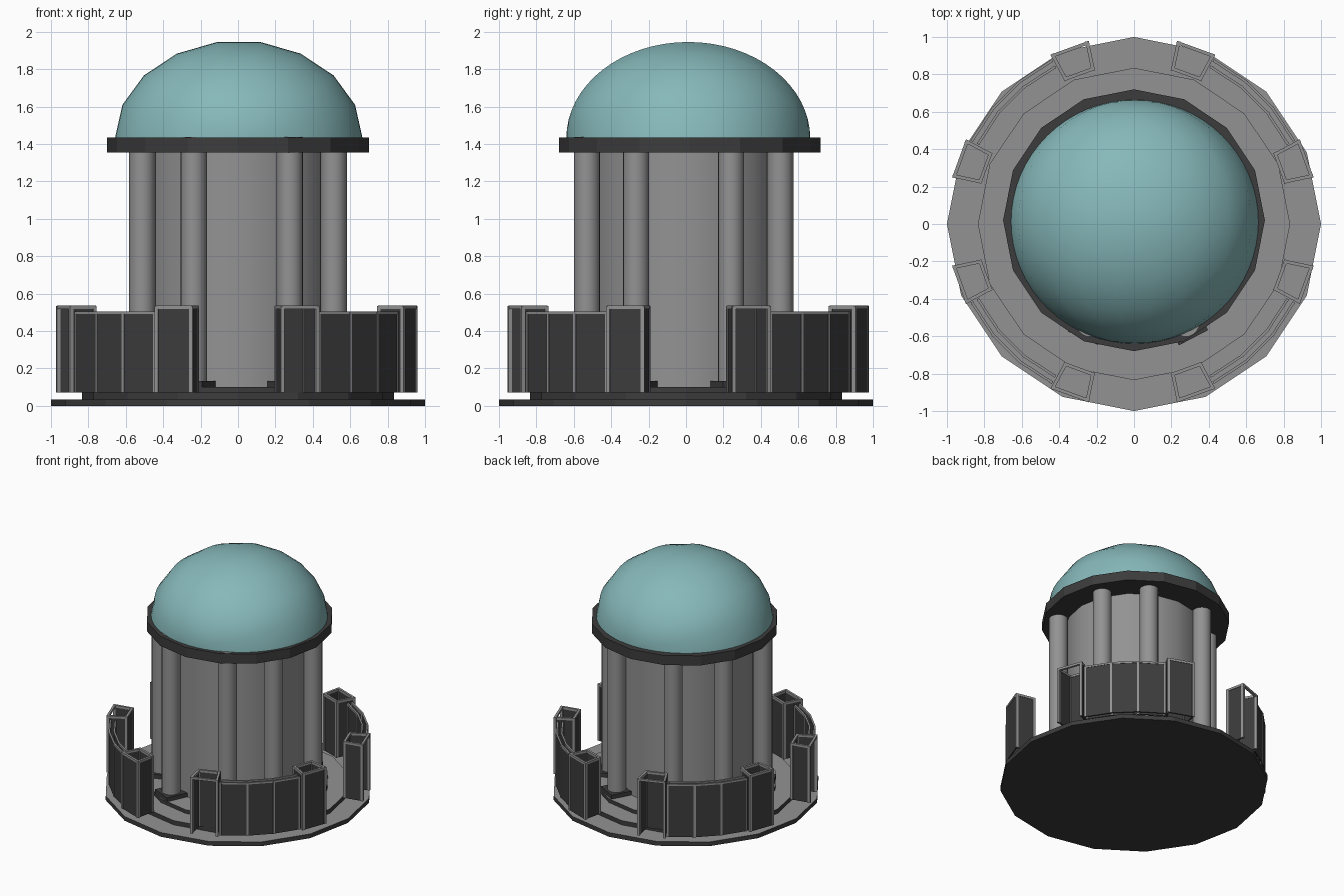
import bpy
import bmesh
from math import sin, cos, pi, radians
from mathutils import Vector, Matrix

cube = bpy.data.objects.get("Cube")
if cube:
    bpy.data.objects.remove(cube, do_unlink=True)


def material(name, rgb):
    m = bpy.data.materials.new(name)
    m.use_nodes = True
    m.diffuse_color = (*rgb, 1)
    m.node_tree.nodes["Principled BSDF"].inputs["Base Color"].default_value = (*rgb, 1)
    return m


DARK = material("charcoal", (0.045, 0.045, 0.045))
GREY = material("stone_grey", (0.29, 0.29, 0.29))
TEAL = material("pale_teal", (0.24, 0.48, 0.49))


def finish(name, bm, mats, smooth=False):
    bmesh.ops.recalc_face_normals(bm, faces=bm.faces)
    mesh = bpy.data.meshes.new(name)
    bm.to_mesh(mesh)
    bm.free()
    for m in mats:
        mesh.materials.append(m)
    obj = bpy.data.objects.new(name, mesh)
    bpy.context.collection.objects.link(obj)
    if smooth:
        bpy.ops.object.select_all(action='DESELECT')
        obj.select_set(True)
        bpy.context.view_layer.objects.active = obj
        bpy.ops.object.shade_smooth_by_angle(angle=radians(35))
    return obj


def drum(name, radius, z0, z1, sides, mats, centre=(0, 0), smooth=False, grey_top=False):
    bm = bmesh.new()
    place = Matrix.Translation((*centre, (z0 + z1) / 2))
    bmesh.ops.create_cone(bm, cap_ends=True, segments=sides, radius1=radius,
                          radius2=radius, depth=z1 - z0, matrix=place)
    bm.normal_update()
    if grey_top:
        for f in bm.faces:
            f.material_index = int(f.normal.z > 0.5)
    return finish(name, bm, mats, smooth)


def block(bm, a, b, width, z0, z1, mat):
    """Upright slab running from plan point a to plan point b."""
    a, b = Vector(a), Vector(b)
    along = (b - a).normalized()
    side = Vector((-along.y, along.x)) * width / 2
    plan = [a + side, b + side, b - side, a - side]
    low = [bm.verts.new((p.x, p.y, z0)) for p in plan]
    high = [bm.verts.new((p.x, p.y, z1)) for p in plan]
    faces = [bm.faces.new(low), bm.faces.new(high)]
    for i in range(4):
        j = (i + 1) % 4
        faces.append(bm.faces.new((low[i], low[j], high[j], high[i])))
    for f in faces:
        f.material_index = mat


def panelled_wall(bm, points, z1, trim, closed=False, open_side=None):
    """Dark panels with grey uprights and a grey top rail along a plan path."""
    z0 = 0.07
    ends = points[1:] + points[:1] if closed else points[1:]
    for i, (a, b) in enumerate(zip(points, ends)):
        if i != open_side:
            block(bm, a, b, trim * 0.6, z0, z1 - trim, 0)
        block(bm, a, b, trim, z1 - trim, z1, 1)
    for p in points:
        d = Vector(p).normalized() * trim * 0.55
        block(bm, Vector(p) - d, Vector(p) + d, trim * 1.1, z0, z1 - 0.001, 1)


def polar(r, deg):
    return Vector((r * cos(radians(deg)), r * sin(radians(deg))))


# Stepped base
drum("base_disc", 1.0, 0, 0.035, 16, [DARK, GREY], grey_top=True)
drum("middle_step", 0.835, 0.035, 0.07, 16, [DARK, GREY], grey_top=True)
drum("upper_step", 0.68, 0.07, 0.1, 16, [DARK, GREY], grey_top=True)

# Tower wall, with free-standing columns and plinths in pairs on each side
drum("tower_wall", 0.51, 0.1, 1.37, 16, [GREY], smooth=True)
spots = [Vector((0.02 + 0.257 * s, -0.013 + 0.517 * t)) for s in (-1, 1) for t in (-1, 1)]
spots += [Vector((0.512 * s, -0.013 + 0.254 * t)) for s in (-1, 1) for t in (-1, 1)]
for number, c in enumerate(spots, 1):
    drum(f"column_{number}", 0.07, 0.12, 1.437, 20, [GREY], c, smooth=True)
    bm = bmesh.new()
    reach = c.normalized() * 0.088
    block(bm, c - reach, c + reach, 0.176, 0.1, 0.133, 0)
    finish(f"plinth_{number}", bm, [DARK])

# Roof rim
drum("roof_rim", 0.7, 1.355, 1.434, 16, [DARK], (0, 0.02))

# Dome: half ellipsoid whose poles lie front and back, with a flat facet on top
bm = bmesh.new()
bmesh.ops.create_uvsphere(bm, u_segments=18, v_segments=32, radius=1)
bmesh.ops.rotate(bm, verts=bm.verts, matrix=Matrix.Rotation(pi / 18, 3, 'Z'))
bmesh.ops.rotate(bm, verts=bm.verts, matrix=Matrix.Rotation(pi / 2, 3, 'X'))
bmesh.ops.bisect_plane(bm, geom=bm.verts[:] + bm.edges[:] + bm.faces[:], dist=1e-5,
                       plane_co=(0, 0, 0), plane_no=(0, 0, 1), clear_inner=True)
bmesh.ops.scale(bm, verts=bm.verts, vec=(0.662, 0.652, 0.523))
bmesh.ops.translate(bm, verts=bm.verts, vec=(0.004, 0.012, 1.43))
finish("dome", bm, [TEAL], smooth=True)

# Hollow posts and curved fences, one set per quarter
ring_centre = Vector((-0.006, 0.013))
for quarter in range(4):
    start = quarter * 90
    for label, angle, open_side in (("first", 20, 0), ("second", 70, None)):
        out = polar(1, start + angle)
        tan = Vector((-out.y, out.x))
        corners = [ring_centre + out * (0.91 + r) + tan * t for r, t in
                   ((0.07, -0.098), (0.07, 0.098), (-0.07, 0.078), (-0.07, -0.078))]
        bm = bmesh.new()
        panelled_wall(bm, corners, 0.535, 0.018, closed=True, open_side=open_side)
        finish(f"{label}_post_{quarter + 1}", bm, [DARK, GREY])
    bm = bmesh.new()
    for radius in (0.962, 0.925):
        path = [ring_centre + polar(radius, start + 27 + 12 * i) for i in range(4)]
        panelled_wall(bm, path, 0.505, 0.014)
    finish(f"fence_{quarter + 1}", bm, [DARK, GREY])
